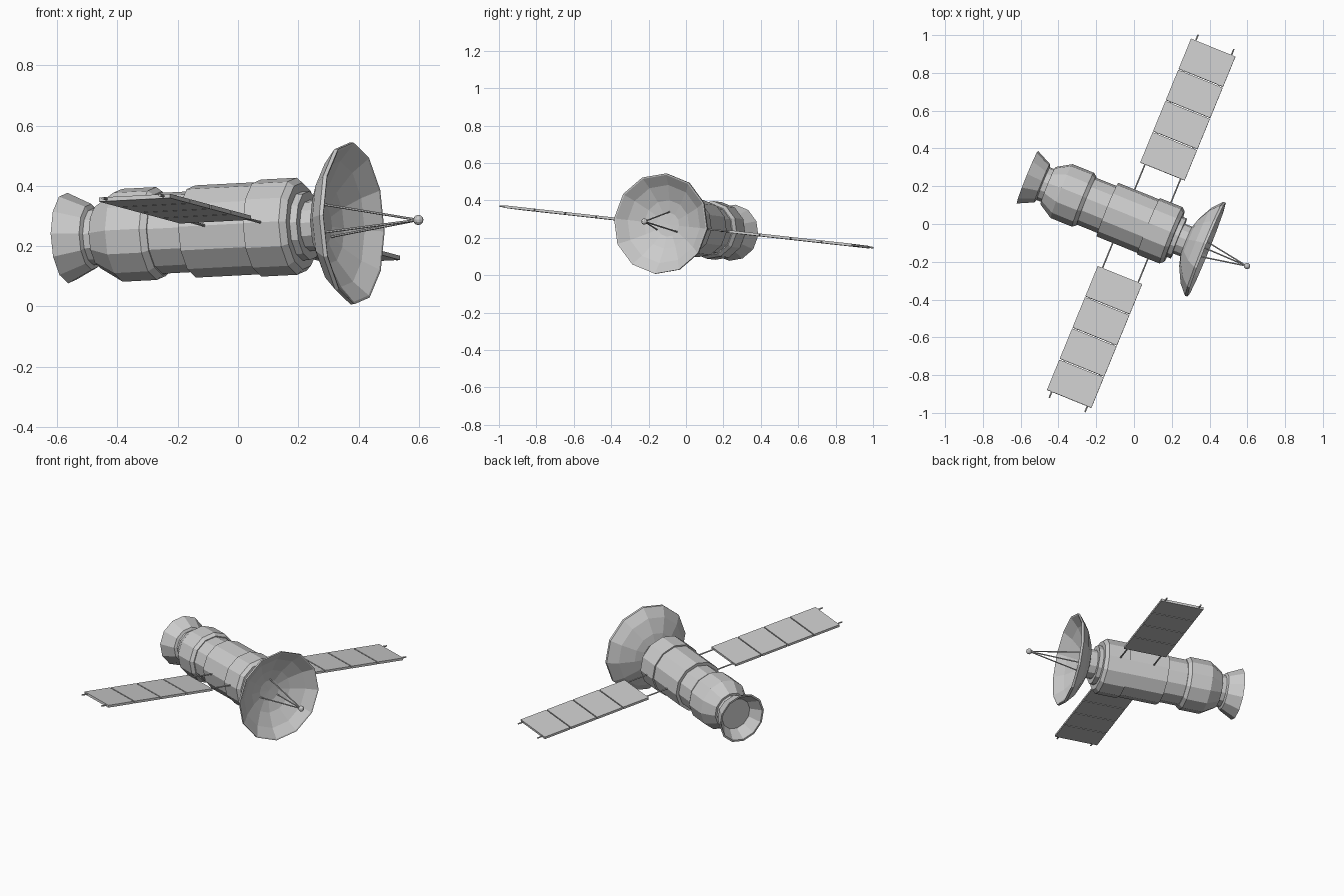
import bpy, bmesh, math
from mathutils import Vector, Matrix

if "Cube" in bpy.data.objects:
    bpy.data.objects.remove(bpy.data.objects["Cube"])

# craft frame: A along the body, B along the solar wings, N up
A = Vector((0.927, -0.375, 0.048)).normalized()
B = Vector((0.375, 0.927, -0.1025))
B = (B - A * B.dot(A)).normalized()
N = A.cross(B)
FRAME = Matrix((A, B, N)).transposed().to_4x4()
FRAME.translation = (0.04, 0.003, 0.258)


def finish(name, bm):
    bmesh.ops.recalc_face_normals(bm, faces=bm.faces)
    me = bpy.data.meshes.new(name)
    bm.to_mesh(me)
    bm.free()
    ob = bpy.data.objects.new(name, me)
    bpy.context.collection.objects.link(ob)
    ob.matrix_world = FRAME
    return ob


def lathe(name, profile, sides=12):
    """Spin (distance, radius) points round the body axis; radius 0 makes a pole."""
    bm = bmesh.new()
    rings = []
    for s, r in profile:
        if r == 0:
            rings.append([bm.verts.new((s, 0, 0))] * sides)
        else:
            rings.append([bm.verts.new((s, r * math.sin(2 * math.pi * i / sides),
                                        r * math.cos(2 * math.pi * i / sides)))
                          for i in range(sides)])
    for p, q in zip(rings, rings[1:]):
        for i in range(sides):
            j = (i + 1) % sides
            bm.faces.new(dict.fromkeys((p[i], p[j], q[j], q[i])))
    return finish(name, bm)


def rod(name, p, q, r, sides=6):
    p, q = Vector(p), Vector(q)
    bm = bmesh.new()
    m = Matrix.Translation((p + q) / 2) @ (q - p).to_track_quat('Z', 'Y').to_matrix().to_4x4()
    bmesh.ops.create_cone(bm, cap_ends=True, segments=sides, radius1=r, radius2=r,
                          depth=(q - p).length, matrix=m)
    return finish(name, bm)


# hull sections
lathe("main_hull", [(-.195, 0), (-.195, .154), (.04, .154), (.04, .162), (.168, .162),
                    (.188, .145), (.188, 0)])
lathe("middle_collar", [(-.33, 0), (-.33, .135), (-.19, .135), (-.19, 0)])
lathe("rear_hull", [(-.535, 0), (-.535, .107), (-.457, .155), (-.335, .155),
                    (-.315, .14), (-.315, 0)])
lathe("rear_neck", [(-.575, 0), (-.575, .094), (-.53, .094), (-.53, 0)])
lathe("nozzle", [(-.59, 0), (-.59, .095), (-.653, .14), (-.653, .151), (-.568, .11),
                 (-.56, .09), (-.56, 0)])
lathe("front_collar", [(.18, 0), (.18, .115), (.213, .115), (.213, .085), (.262, .085), (.262, 0)])

# dish with a thin rim, and its feed
lathe("dish", [(.25, 0), (.252, .07), (.27, .135), (.312, .218), (.358, .27), (.372, .27),
               (.37, .262), (.325, .21), (.284, .13), (.267, .065), (.265, 0)])
for i in range(3):
    t = 2 * math.pi * i / 3
    rod(f"feed_strut_{i}", (.265, .068 * math.sin(t), .068 * math.cos(t)), (.603, 0, 0), .004)
bm = bmesh.new()
bmesh.ops.create_uvsphere(bm, u_segments=10, v_segments=6, radius=.017,
                          matrix=Matrix.Translation((.603, 0, 0)))
finish("feed_tip", bm)

# solar wings: two rods right through, four panels each side
for a in (-.102, .102):
    rod("wing_rod", (a, -1.044, 0), (a, 1.044, 0), .0045)
PITCH = .1795
for side in (-1, 1):
    for i in range(4):
        bm = bmesh.new()
        m = Matrix.Translation((-.002, side * (.295 + PITCH * (i + .5)), 0))
        bmesh.ops.create_cube(bm, size=1, matrix=m @ Matrix.Diagonal((.254, PITCH - .006, .014, 1)))
        finish("solar_panel", bm)
